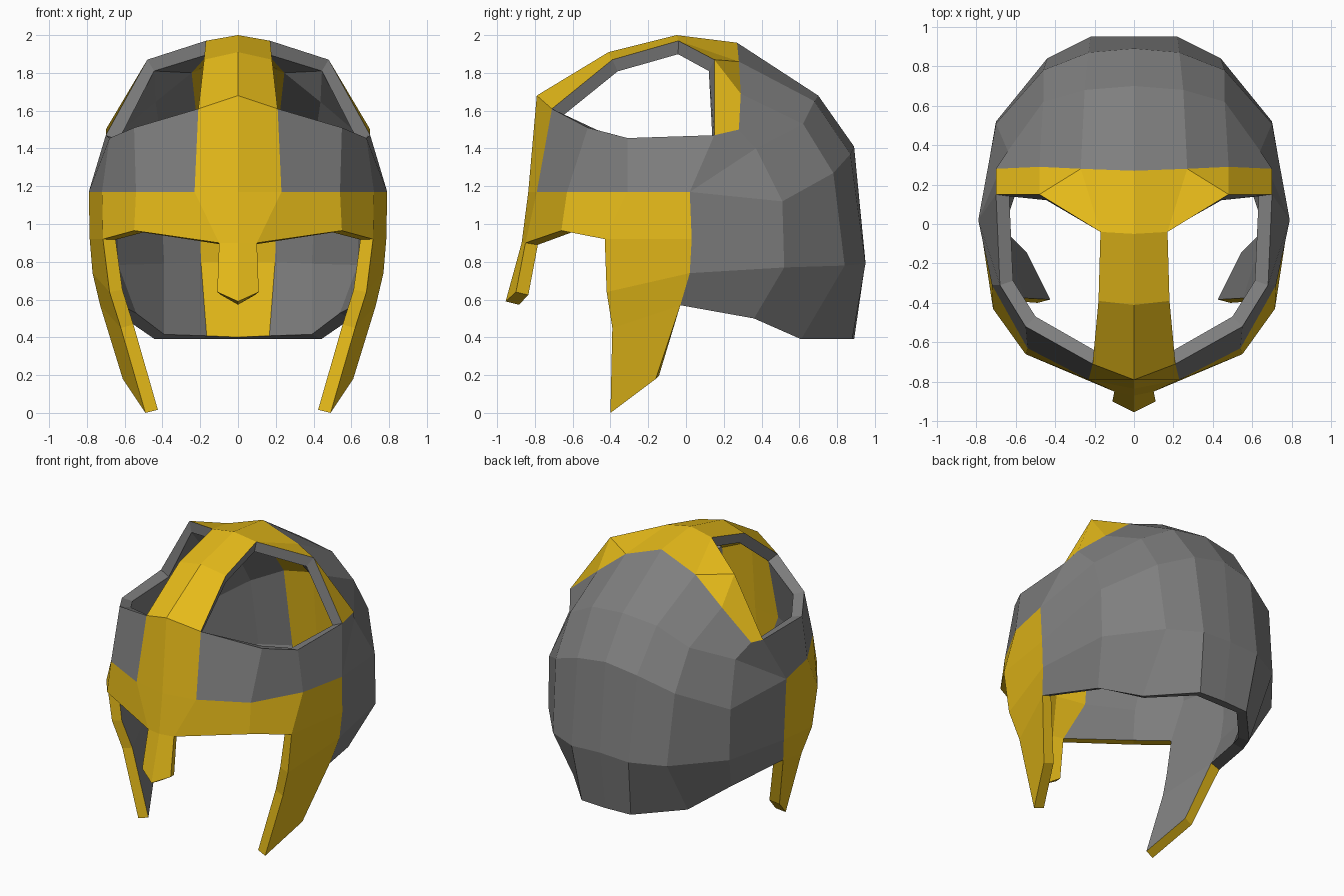
import bpy, bmesh
from mathutils import Vector

if "Cube" in bpy.data.objects:
    bpy.data.objects.remove(bpy.data.objects["Cube"])


def material(name, color):
    m = bpy.data.materials.new(name)
    m.diffuse_color = (*color, 1)
    m.use_nodes = True
    m.node_tree.nodes["Principled BSDF"].inputs["Base Color"].default_value = m.diffuse_color
    return m


STEEL = material("steel", (0.21, 0.21, 0.21))
GOLD = material("gold", (0.8, 0.5, 0.01))

# Trim kinds: (outer skin, inner skin, rim)
KINDS = [
    (STEEL, STEEL, STEEL),   # 0 plain plate
    (GOLD, STEEL, GOLD),     # 1 brow and cheeks
    (GOLD, GOLD, STEEL),     # 2 crown strap
    (GOLD, GOLD, GOLD),      # 3 nose guard
    (STEEL, GOLD, STEEL),    # 4 back centre, lined in gold
    (GOLD, STEEL, STEEL),    # 5 cross arch
]
PLATE, TRIM, CROWN, NOSE, LINED, ARCH = range(6)

bm = bmesh.new()
cache = {}


def vert(p):
    if p not in cache:
        cache[p] = bm.verts.new(p)
    return cache[p]


def face(kind, *pts):
    f = bm.faces.new([vert(p) for p in pts])
    f.material_index = kind


def strip(kind, a, b):
    """Quads between two equally long rows of points."""
    for i in range(len(a) - 1):
        face(kind, a[i], a[i + 1], b[i + 1], b[i])


# Crown strap running down the front into the nose guard
mid = [(0, -.05, 2.0), (0, -.41, 1.91), (0, -.79, 1.68),
       (0, -.835, 1.17), (0, -.87, .90), (0, -.955, .59)]
side = [(.17, -.04, 1.97), (.18, -.39, 1.87), (.21, -.71, 1.61),
        (.23, -.79, 1.17), (.10, -.85, .90), (.11, -.90, .64)]
strip(CROWN, mid[:4], side[:4])
strip(NOSE, mid[3:], side[3:])

# Forehead plate and gold brow band
band_top = [side[2], (.55, -.52, 1.51), (.68, -.31, 1.455), (.70, .15, 1.47)]
band_mid = [side[3], (.54, -.63, 1.17), (.72, -.31, 1.17), (.79, .02, 1.17)]
band_low = [side[4], (.55, -.66, .965), (.715, -.43, .92), (.785, .03, .92)]
strip(PLATE, band_top, band_mid)
strip(TRIM, band_mid, band_low)

# Cheek guard
cheek_front = [band_low[2], (.68, -.42, .64), (.62, -.39, .45), (.49, -.40, 0)]
cheek_back = [band_low[3], (.77, .02, .74), (.73, -.03, .57), (.61, -.16, .18)]
strip(TRIM, cheek_front, cheek_back)

# Back dome, rows from the arch down, each from centre to side
dome = [
    [(0, .27, 1.96), (.27, .28, 1.86), (.48, .29, 1.69), (.70, .28, 1.50)],
    [(0, .70, 1.68), (.25, .68, 1.65), (.46, .62, 1.53), (.64, .37, 1.40)],
    [(0, .89, 1.41), (.23, .87, 1.37), (.46, .78, 1.27), (.70, .51, 1.12)],
    [(0, .95, .80), (.22, .95, .79), (.44, .84, .78), (.70, .52, .77)],
    [(0, .89, .39), (.19, .88, .39), (.44, .61, .39), (.60, .36, .50)],
]
for upper, lower in zip(dome, dome[1:]):
    strip(LINED, upper[:2], lower[:2])
    strip(PLATE, upper[1:], lower[1:])

# Cross arch behind the openings
arch_foot, arch_bend = band_top[3], (.48, .15, 1.87)
a0, a1, a2, a3 = dome[0]
face(CROWN, mid[0], side[0], a1, a0)
face(ARCH, side[0], arch_bend, a1)
face(ARCH, arch_bend, a2, a1)
face(ARCH, arch_bend, arch_foot, a3, a2)

# Side plate joining dome, band and cheek
temple, ear, ear_low, hem = [row[3] for row in dome[1:]]
face(PLATE, arch_foot, band_mid[3], temple, a3)
face(PLATE, band_mid[3], ear, temple)
face(PLATE, band_mid[3], band_low[3], ear)
face(PLATE, band_low[3], cheek_back[1], ear_low, ear)
face(PLATE, cheek_back[1], cheek_back[2], hem, ear_low)

# Point all faces outward
bmesh.ops.recalc_face_normals(bm, faces=bm.faces[:])
bm.normal_update()
centre = Vector((0, 0, 1))
if sum(f.normal.dot(f.calc_center_median() - centre) for f in bm.faces) < 0:
    bmesh.ops.reverse_faces(bm, faces=bm.faces[:])

# Mirror and thicken into the finished shell
mesh = bpy.data.meshes.new("helmet_shell")
for layer in range(3):
    for kind in KINDS:
        mesh.materials.append(kind[layer])
bm.to_mesh(mesh)
bm.free()
shell = bpy.data.objects.new("helmet_shell", mesh)
bpy.context.collection.objects.link(shell)

mirror = shell.modifiers.new("mirror", 'MIRROR')
mirror.use_clip = True
solid = shell.modifiers.new("thickness", 'SOLIDIFY')
solid.thickness = 0.07
solid.offset = -1
solid.use_even_offset = True
solid.use_quality_normals = True
solid.material_offset = len(KINDS)
solid.material_offset_rim = 2 * len(KINDS)
